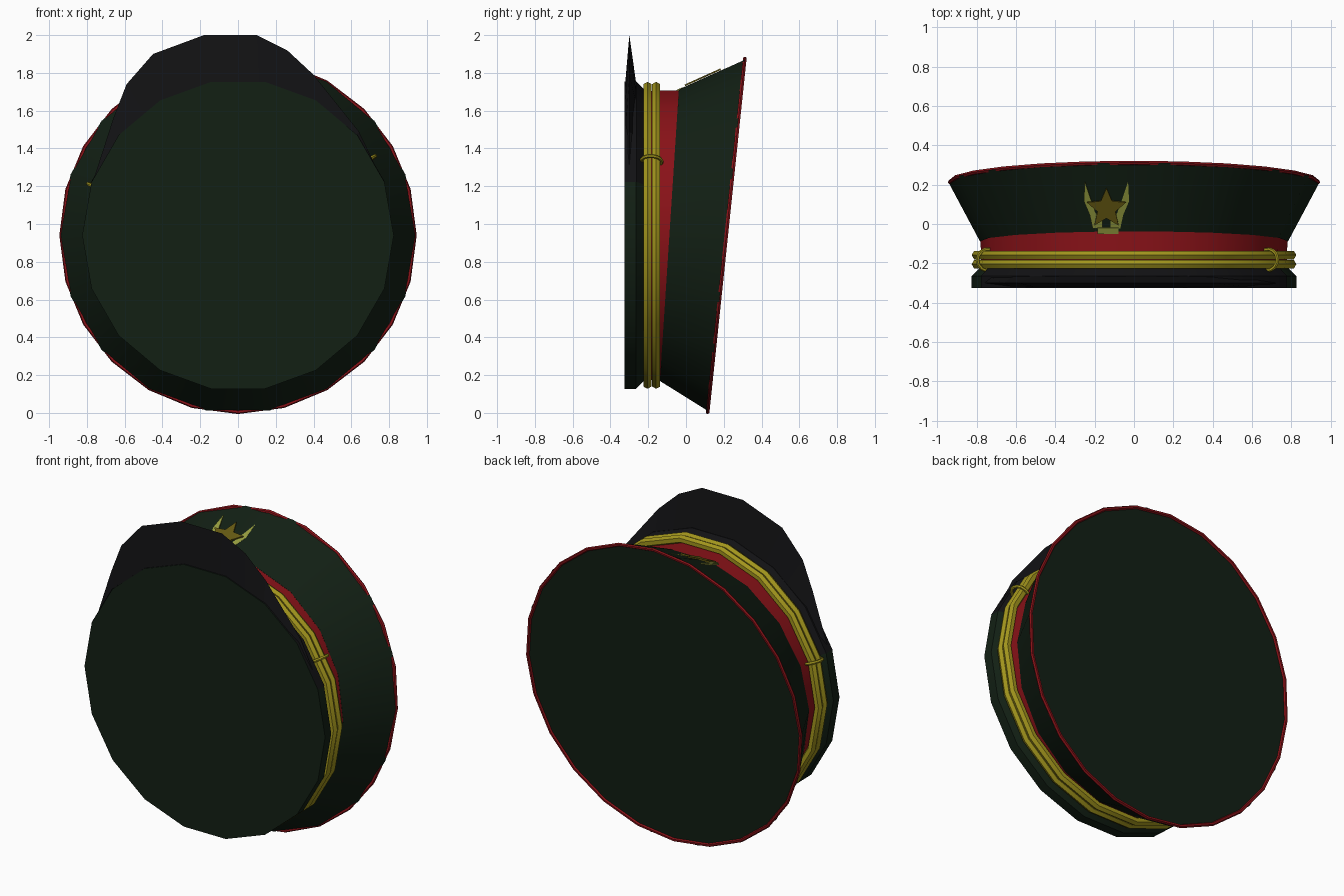
import bpy, bmesh
from math import sin, cos, pi, radians
from mathutils import Vector

if "Cube" in bpy.data.objects:
    bpy.data.objects.remove(bpy.data.objects["Cube"])

CZ, N = 0.94, 18  # cap axis height (axis runs along y) and number of sides


def material(name, rgb):
    m = bpy.data.materials.new(name)
    m.diffuse_color = (*rgb, 1)
    m.use_nodes = True
    m.node_tree.nodes["Principled BSDF"].inputs["Base Color"].default_value = m.diffuse_color
    return m


GREEN = material("dark_green", (0.006, 0.014, 0.007))
BLACK = material("black", (0.006, 0.006, 0.007))
RED = material("red", (0.25, 0.006, 0.009))
GOLD = material("gold", (0.36, 0.30, 0.012))
BRONZE = material("bronze", (0.13, 0.10, 0.006))
PALE = material("pale_gold", (0.30, 0.33, 0.05))


def finish(name, bm, mat, smooth=True):
    bmesh.ops.recalc_face_normals(bm, faces=bm.faces)
    me = bpy.data.meshes.new(name)
    bm.to_mesh(me)
    bm.free()
    ob = bpy.data.objects.new(name, me)
    bpy.context.collection.objects.link(ob)
    me.materials.append(mat)
    if smooth:
        bpy.ops.object.select_all(action='DESELECT')
        ob.select_set(True)
        bpy.context.view_layer.objects.active = ob
        bpy.ops.object.shade_smooth_by_angle(angle=radians(30))
    return ob


def on_axis(r, a, y, slope=0):
    return Vector((r * cos(a), y + slope * r * sin(a), CZ + r * sin(a)))


def bridge(bm, rows, closed):
    rows = [[bm.verts.new(p) for p in row] for row in rows]
    for lo, hi in zip(rows, rows[1:]):
        n = len(lo)
        for i in range(n if closed else n - 1):
            j = (i + 1) % n
            bm.faces.new((lo[i], lo[j], hi[j], hi[i]))
    return rows


def turned(name, profile, mat, cap=None, first=0, count=N):
    """Sweep (radius, y, slope) rings around the cap axis, whole or partly."""
    full = count == N
    idx = range(first, first + count + (0 if full else 1))
    bm = bmesh.new()
    rows = bridge(bm, [[on_axis(r, i * 2 * pi / N, y, s) for i in idx]
                       for r, y, s in profile], full)
    if cap is not None:
        bm.faces.new(rows[cap])
    return finish(name, bm, mat)


def hoop(name, R, y, slope, r, n, m, mat):
    bm = bmesh.new()
    rows = []
    for k in range(m + 1):
        b = 2 * pi * k / m
        rows.append([on_axis(R + r * cos(b), i * 2 * pi / n, y + r * sin(b), slope)
                     for i in range(n)])
    bridge(bm, rows, True)
    bmesh.ops.remove_doubles(bm, verts=bm.verts, dist=1e-5)
    return finish(name, bm, mat)


def plate(name, outline, mat, lift, thick=0.008):
    """Flat badge piece laid on the sloping front of the crown."""
    def put(p, off):
        return (p[0], p[1] - 0.4 * off, 1.70 + (p[1] + 0.04) * 0.45 + off)
    bm = bmesh.new()
    lo, hi = bridge(bm, [[put(p, lift) for p in outline],
                         [put(p, lift + thick) for p in outline]], True)
    bm.faces.new(lo)
    bm.faces.new(hi)
    return finish(name, bm, mat, smooth=False)


# Cap body: base, red band, flaring crown with closed top
turned("base", [(0.825, -0.325, 0), (0.825, -0.265, 0), (0.775, -0.215, 0)], GREEN, cap=0)
turned("red_band", [(0.775, -0.225, 0), (0.78, -0.085, 0.065)], RED)
turned("crown", [(0.783, -0.088, 0.065), (0.943, 0.212, 0.105)], GREEN, cap=1)

# Piping round the crown edge
hoop("crown_piping", 0.935, 0.213, 0.105, 0.011, 24, 6, RED)

# Visor: wedge with a sharp outer edge, plus the black strip it grows from
turned("visor_strip", [(0.827, -0.3245, 0), (0.827, -0.263, 0), (0.777, -0.213, 0)],
       BLACK, first=1, count=7)
edge = [(0.77, 1.22), (0.64, 1.49), (0.40, 1.79), (0.26, 1.92), (0.10, 2.0),
        (-0.18, 2.0), (-0.45, 1.90), (-0.59, 1.74), (-0.66, 1.56), (-0.77, 1.22)]
angles = [radians(a) for a in (20, 40, 60, 70, 82, 100, 116, 128, 140, 160)]
bm = bmesh.new()
bridge(bm, [[on_axis(0.80, a, -0.323) for a in angles],
            [(x, -0.30, z) for x, z in edge],
            [on_axis(0.80, a, -0.262) for a in angles]], False)
finish("visor", bm, BLACK, smooth=False)

# Twin gold cords and their two slider loops
for i, y in enumerate((-0.204, -0.158)):
    hoop(f"cord_{i + 1}", 0.80, y, 0, 0.025, N, 6, GOLD)
for side, deg in (("right", 30), ("left", 161)):
    a = radians(deg)
    axis = Vector((-sin(a), 0.06, cos(a)))
    bpy.ops.mesh.primitive_torus_add(
        location=on_axis(0.787, a, -0.182), rotation=axis.to_track_quat('Z', 'Y').to_euler(),
        major_radius=0.054, minor_radius=0.010, major_segments=14, minor_segments=6)
    loop = bpy.context.object
    loop.name = f"cord_loop_{side}"
    loop.data.materials.append(GOLD)
    bpy.ops.object.shade_smooth_by_angle(angle=radians(40))

# Badge: star held between two leaf sprays on a small foot
BX, BY = -0.14, 0.085
star = []
for k in range(10):
    r = 0.105 if k % 2 == 0 else 0.048
    t = pi / 2 + k * pi / 5
    star.append((BX + r * cos(t), BY + r * sin(t)))
plate("badge_star", star, BRONZE, 0.012)
leaf = [(0.02, -0.02), (0.07, -0.02), (0.085, 0.05), (0.115, 0.12), (0.11, 0.22),
        (0.08, 0.13), (0.055, 0.06), (0.02, 0.02)]
for side, s in (("right", 1), ("left", -1)):
    plate(f"badge_leaf_{side}", [(BX + s * x, y) for x, y in leaf], PALE, 0.002)
plate("badge_foot", [(BX - 0.045, -0.045), (BX + 0.06, -0.045),
                     (BX + 0.06, -0.015), (BX - 0.045, -0.015)], PALE, 0.004)
